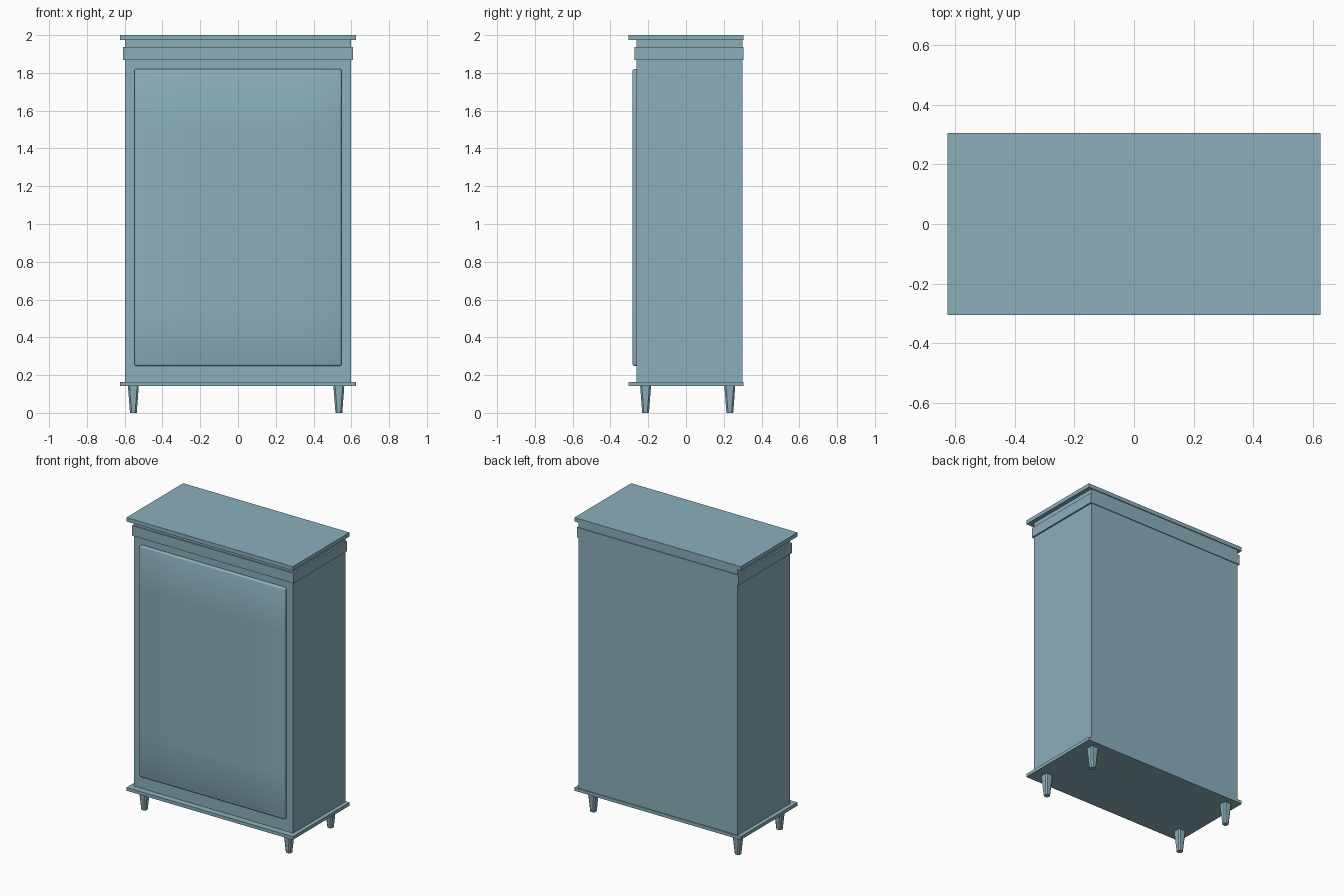
import bpy, bmesh
from mathutils import Matrix, Vector

cube = bpy.data.objects.get("Cube")
if cube:
    bpy.data.objects.remove(cube, do_unlink=True)

paint = bpy.data.materials.new("dusty blue paint")
paint.use_nodes = True
COLOR = (0.26, 0.43, 0.50, 1)
paint.diffuse_color = COLOR
paint.node_tree.nodes["Principled BSDF"].inputs["Base Color"].default_value = COLOR


def finish(name, bm):
    mesh = bpy.data.meshes.new(name)
    bm.to_mesh(mesh)
    bm.free()
    mesh.materials.append(paint)
    obj = bpy.data.objects.new(name, mesh)
    bpy.context.collection.objects.link(obj)
    return obj


def box_mesh(x, y, z):
    """Box spanning the (low, high) pair on each axis."""
    bm = bmesh.new()
    spans = (x, y, z)
    size = Matrix.Diagonal([b - a for a, b in spans] + [1])
    middle = Matrix.Translation([(a + b) / 2 for a, b in spans])
    bmesh.ops.create_cube(bm, size=1, matrix=middle @ size)
    return bm


# Carcass and horizontal mouldings
parts = {
    "cabinet_body": (0.598, (-0.262, 0.299), (0.15, 1.98)),
    "base_board": (0.626, (-0.305, 0.305), (0.142, 0.164)),
    "frieze_moulding": (0.609, (-0.272, 0.304), (1.869, 1.937)),
    "top_board": (0.626, (-0.305, 0.305), (1.973, 2.0)),
}
for name, (half, y, z) in parts.items():
    finish(name, box_mesh((-half, half), y, z))

# Door panel: softly rounded rim, shaded smooth right across
bm = box_mesh((-0.548, 0.548), (-0.283, -0.25), (0.249, 1.821))
for axis, cuts in ((0, (-0.3, 0.3)), (2, (0.56, 1.52))):
    for cut in cuts:
        normal = Vector((0, 0, 0))
        normal[axis] = 1
        bmesh.ops.bisect_plane(bm, geom=bm.verts[:] + bm.edges[:] + bm.faces[:],
                               plane_co=normal * cut, plane_no=normal)
for face in bm.faces:
    face.smooth = True
door = finish("door_panel", bm)
bevel = door.modifiers.new("rounded rim", "BEVEL")
bevel.width = 0.009
bevel.segments = 2
bevel.limit_method = "ANGLE"


# Tapered legs with chamfered corners
def leg(name, x, y):
    bm = box_mesh((-0.029, 0.029), (-0.029, 0.029), (0, 0.145))
    for v in bm.verts:
        if v.co.z < 0.05:
            v.co.x *= 0.62
            v.co.y *= 0.62
    corners = [e for e in bm.edges if abs(e.verts[0].co.z - e.verts[1].co.z) > 0.05]
    bmesh.ops.bevel(bm, geom=corners, offset=0.009, segments=1, affect="EDGES")
    finish(name, bm).location = (x, y, 0)


for side, x in (("right", -0.554), ("left", 0.534)):
    for end, y in (("front", -0.214), ("back", 0.232)):
        leg(f"{end}_{side}_leg", x, y)
